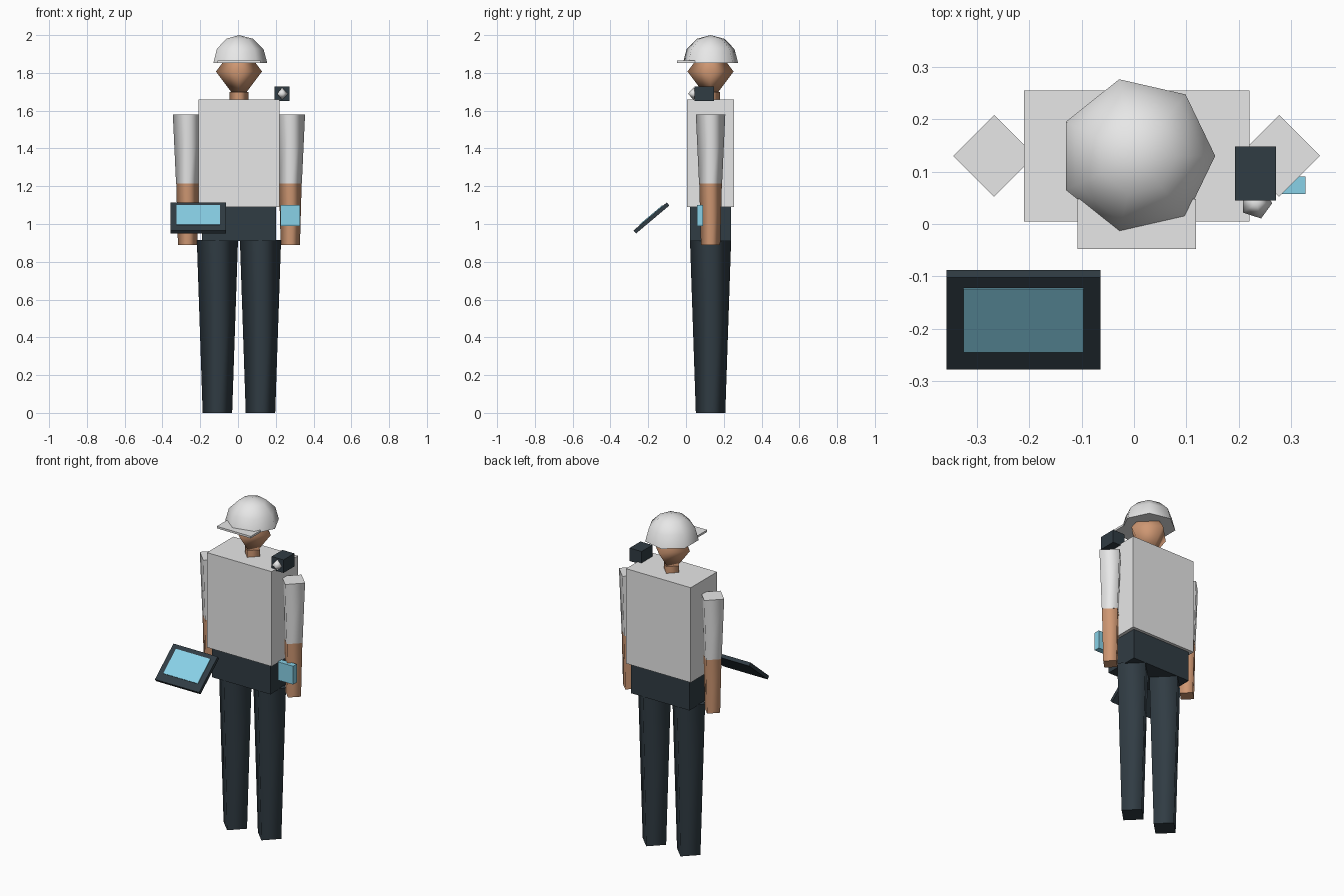
import bpy, bmesh, math
from mathutils import Matrix

old = bpy.data.objects.get("Cube")
if old:
    bpy.data.objects.remove(old, do_unlink=True)


def material(name, rgb):
    m = bpy.data.materials.new(name)
    m.use_nodes = True
    m.diffuse_color = (*rgb, 1)
    m.node_tree.nodes["Principled BSDF"].inputs["Base Color"].default_value = (*rgb, 1)
    return m


WHITE = material("white", (0.80, 0.80, 0.80))
SKIN = material("skin", (0.62, 0.31, 0.17))
DARK = material("dark_slate", (0.030, 0.045, 0.057))
BLUE = material("screen_blue", (0.25, 0.64, 0.80))


def finish(name, bm, mat):
    bmesh.ops.recalc_face_normals(bm, faces=bm.faces)
    me = bpy.data.meshes.new(name)
    bm.to_mesh(me)
    bm.free()
    me.materials.append(mat)
    ob = bpy.data.objects.new(name, me)
    bpy.context.collection.objects.link(ob)
    return ob


def box(name, mat, center, size, tilt=0):
    bm = bmesh.new()
    bmesh.ops.create_cube(bm, size=1, matrix=Matrix.Diagonal((*size, 1)))
    ob = finish(name, bm, mat)
    ob.location = center
    ob.rotation_euler.x = tilt
    return ob


def lathe(name, mat, x, y, profile, sides=4):
    """Few-sided turned shape with smooth sides and flat end caps; profile is (radius, z)."""
    bm = bmesh.new()
    rings = []
    for r, z in profile:
        count = sides if r > 0 else 1
        angles = [math.tau * i / sides for i in range(count)]
        rings.append([bm.verts.new((x + r * math.cos(a), y + r * math.sin(a), z)) for a in angles])
    for low, high in zip(rings, rings[1:]):
        for i in range(sides):
            j = (i + 1) % sides
            quad = [low[i % len(low)], low[j % len(low)], high[j % len(high)], high[i % len(high)]]
            bm.faces.new(list(dict.fromkeys(quad))).smooth = True
    for ring in (rings[0], rings[-1]):
        if len(ring) > 1:
            bm.faces.new(ring)
    return finish(name, bm, mat)


CX, CY = 0.005, 0.13

# Body
box("torso", WHITE, (CX, CY, 1.375), (0.43, 0.25, 0.57))
box("hips", DARK, (CX, CY, 1.0), (0.39, 0.215, 0.18))
lathe("neck", SKIN, CX, CY, [(0.05, 1.64), (0.05, 1.70)])
lathe("head", SKIN, CX, CY, [(0, 1.645), (0.122, 1.807), (0, 1.97)])

# Limbs
for side, s in (("left", 1), ("right", -1)):
    arm_x, leg_x = CX + s * 0.272, CX + s * 0.114
    lathe(side + "_sleeve", WHITE, arm_x, CY, [(0.061, 1.215), (0.078, 1.58)])
    lathe(side + "_forearm", SKIN, arm_x, CY, [(0.051, 0.89), (0.06, 1.215)])
    lathe(side + "_leg", DARK, leg_x, CY, [(0.078, 0), (0.109, 0.915)])

# Hard hat: half dome with a flat peak at the front
R, RIM = 0.15, 1.853
steps = [math.radians(a) for a in (0, 30, 60)]
dome = [(R * math.cos(a), RIM + (2 - RIM) * math.sin(a)) for a in steps]
lathe("hat_dome", WHITE, CX, CY, dome + [(0, 2.0)], sides=7)
box("hat_peak", WHITE, (CX, 0.0, 1.859), (0.226, 0.095, 0.012))

# Shoulder camera
box("camera_body", DARK, (0.232, 0.096, 1.69), (0.079, 0.103, 0.078))
lathe("camera_lens", WHITE, 0.233, 0.04, [(0, 1.657), (0.031, 1.69), (0, 1.723)], sides=5)

# Wrist device
box("wrist_device", BLUE, (0.276, 0.074, 1.045), (0.102, 0.034, 0.11))

# Tilted tablet with a thin screen plate
tilt = math.radians(40)
box("tablet", DARK, (-0.211, -0.183, 1.032), (0.294, 0.23, 0.021), tilt)
box("tablet_screen", BLUE, (-0.211, -0.183, 1.047), (0.229, 0.158, 0.006), tilt)
